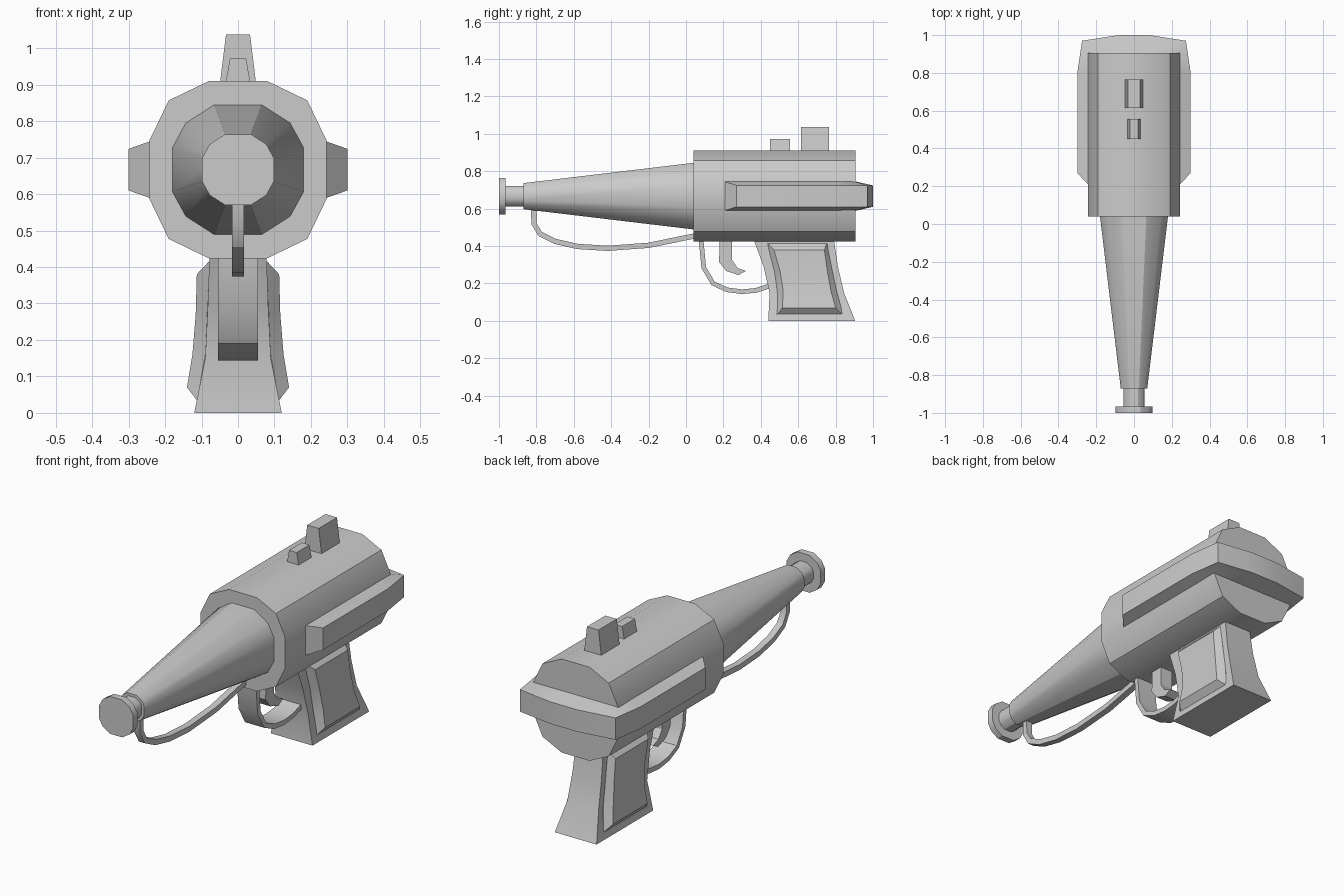
import bpy, bmesh, math
from mathutils import Vector

if "Cube" in bpy.data.objects:
    bpy.data.objects.remove(bpy.data.objects["Cube"])

AXIS = 0.667  # height of the barrel axis


def loft(name, rings):
    """Join equal-length rings of 3D points into a capped solid."""
    bm = bmesh.new()
    rows = [[bm.verts.new(p) for p in ring] for ring in rings]
    n = len(rows[0])
    for a, b in zip(rows, rows[1:]):
        for i in range(n):
            j = (i + 1) % n
            bm.faces.new((a[i], a[j], b[j], b[i]))
    bm.faces.new(rows[0])
    bm.faces.new(rows[-1])
    bmesh.ops.recalc_face_normals(bm, faces=bm.faces)
    mesh = bpy.data.meshes.new(name)
    bm.to_mesh(mesh)
    bm.free()
    ob = bpy.data.objects.new(name, mesh)
    bpy.context.collection.objects.link(ob)
    bpy.ops.object.select_all(action='DESELECT')
    ob.select_set(True)
    bpy.context.view_layer.objects.active = ob
    bpy.ops.object.shade_smooth_by_angle(angle=math.radians(30))
    return ob


def twelve_gon(y, quarter, scale=1.0):
    """Mirror three quarter points into a 12-sided ring at depth y."""
    half = quarter + [(x, -z) for x, z in reversed(quarter)]
    full = half + [(-x, -z) for x, z in half]
    return [(x * scale, y, AXIS + z * scale) for x, z in full]


def strap(name, path, width, thick):
    """Flat bar following a (y, z) path in the centre plane."""
    pts = [Vector(p) for p in path]
    rings = []
    for i, p in enumerate(pts):
        t = (pts[min(i + 1, len(pts) - 1)] - pts[max(i - 1, 0)]).normalized()
        off = Vector((-t.y, t.x)) * thick / 2
        a, b = p + off, p - off
        rings.append([(-width, *a), (width, *a), (width, *b), (-width, *b)])
    return loft(name, rings)


# Body and tapered barrel with neck and muzzle disc
body = [(0.08, 0.243), (0.19, 0.19), (0.243, 0.08)]
tube = [(0.065, 0.178), (0.143, 0.128), (0.18, 0.06)]
loft("body", [twelve_gon(y, body) for y in (0.04, 0.905)])
loft("barrel", [twelve_gon(0.06, tube), twelve_gon(0.04, tube),
                twelve_gon(-0.87, tube, 0.39)])
loft("barrel_neck", [twelve_gon(y, tube, 0.31) for y in (-0.86, -0.97)])
loft("muzzle_disc", [twelve_gon(y, tube, 0.545) for y in (-0.965, -1.0)])

# Raised band wrapping the sides and back: inner x, y, outer x, y
stations = [(0.235, 0.20, 0.30, 0.27), (0.235, 0.80, 0.30, 0.80),
            (0.235, 0.90, 0.275, 0.97), (0.08, 0.90, 0.08, 1.0)]
stations += [(-a, b, -c, d) for a, b, c, d in reversed(stations)]
loft("side_band", [[(a, b, AXIS - 0.08), (c, d, AXIS - 0.057),
                    (c, d, AXIS + 0.057), (a, b, AXIS + 0.08)]
                   for a, b, c, d in stations])

# Sights on top
for name, y0, y1, top, wb, wt in (("rear_sight", 0.615, 0.765, 1.037, 0.05, 0.033),
                                  ("front_sight", 0.45, 0.555, 0.972, 0.035, 0.022)):
    loft(name, [[(-w, y0, z), (w, y0, z), (w, y1, z), (-w, y1, z)]
                for w, z in ((wb, 0.90), (wt, top))])

# Hoop under the barrel and trigger guard
strap("barrel_hoop", [(-0.815, 0.62), (-0.813, 0.52), (-0.78, 0.465), (-0.70, 0.425),
                      (-0.58, 0.398), (-0.42, 0.388), (-0.20, 0.404), (0.06, 0.457)],
      0.017, 0.028)
strap("trigger_guard", [(0.08, 0.44), (0.095, 0.285), (0.145, 0.20), (0.22, 0.166),
                        (0.30, 0.156), (0.375, 0.163), (0.45, 0.188)], 0.055, 0.025)

# Trigger
trigger = [(0.18, 0.44), (0.177, 0.315), (0.215, 0.267), (0.28, 0.245),
           (0.32, 0.267), (0.275, 0.283), (0.247, 0.325), (0.247, 0.44)]
loft("trigger", [[(x, y, z) for y, z in trigger] for x in (-0.035, 0.035)])

# Grip: z, front y, back y, half width
grip = [(0.0, 0.44, 0.905, 0.12), (0.15, 0.447, 0.845, 0.09),
        (0.29, 0.415, 0.812, 0.083), (0.44, 0.36, 0.79, 0.078)]
loft("grip", [[(-w, f, z), (w, f, z), (w, b, z), (-w, b, z)] for z, f, b, w in grip])

# Raised grip panels: z, base y range, raised y range, raised x
panel = [(0.035, 0.485, 0.838, 0.49, 0.835, 0.112), (0.07, 0.489, 0.83, 0.515, 0.80, 0.14),
         (0.16, 0.488, 0.805, 0.52, 0.775, 0.125), (0.27, 0.472, 0.782, 0.502, 0.755, 0.116),
         (0.38, 0.443, 0.76, 0.47, 0.74, 0.113), (0.415, 0.435, 0.755, 0.438, 0.752, 0.08)]
for side, s in (("left", -1), ("right", 1)):
    rings = []
    for z, b0, b1, r0, r1, x in panel:
        base = max(0.078, 0.12 - 0.2 * z)
        if z > 0.1:
            base = 0.09 - 0.045 * (z - 0.15)
        rings.append([(s * (base - 0.02), b0, z), (s * base, b0, z), (s * x, r0, z),
                      (s * x, r1, z), (s * base, b1, z), (s * (base - 0.02), b1, z)])
    loft(side + "_grip_panel", rings)
